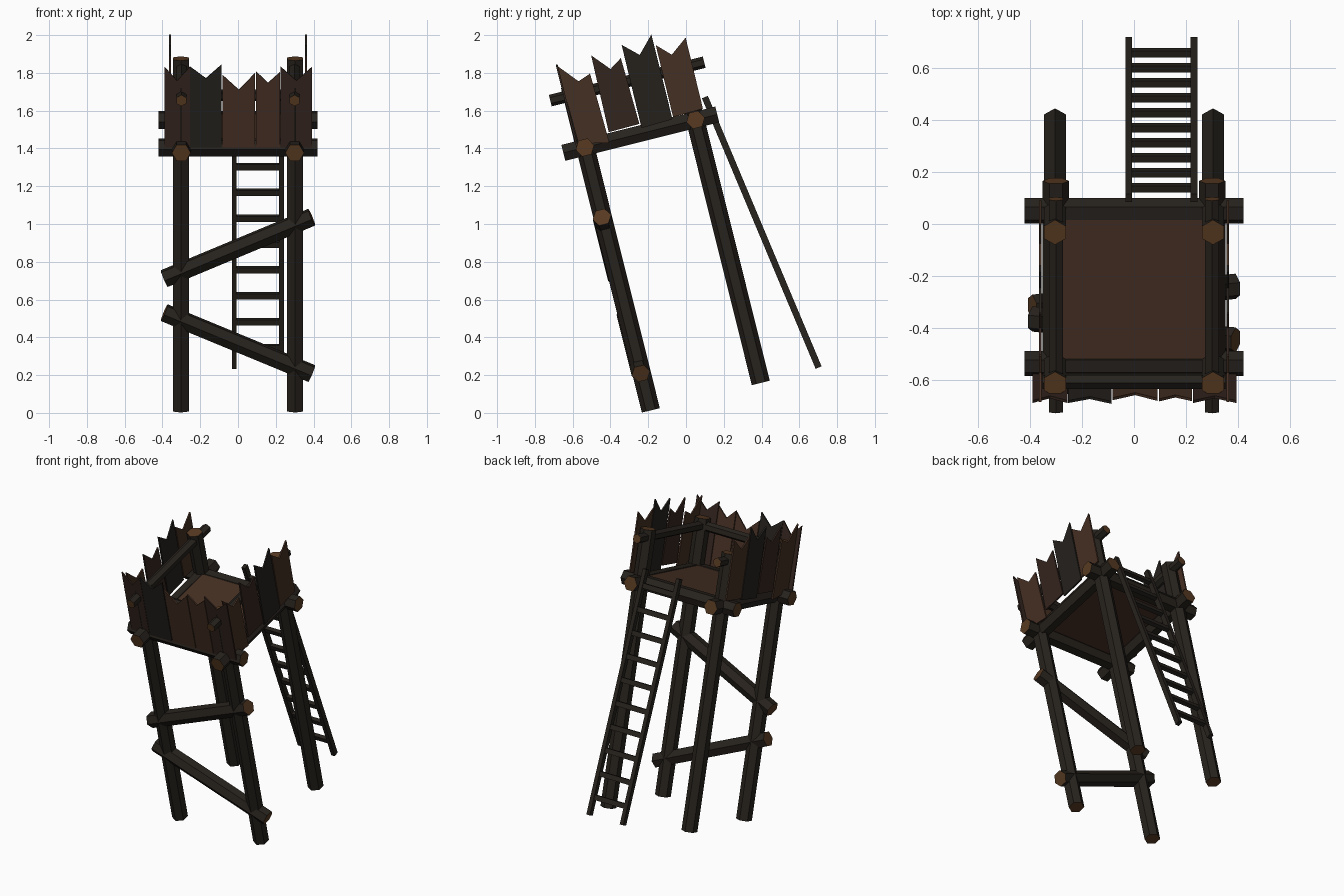
import bpy, bmesh, math
from mathutils import Vector, Matrix

if "Cube" in bpy.data.objects:
    bpy.data.objects.remove(bpy.data.objects["Cube"])

# whole tower leans back-to-front about the x axis
TILT = Matrix.Translation((0, 0.105, 0.086)) @ Matrix.Rotation(math.radians(14), 4, 'X')
X, Y, Z = Vector((1, 0, 0)), Vector((0, 1, 0)), Vector((0, 0, 1))


def mat(name, rgb):
    m = bpy.data.materials.new(name)
    m.diffuse_color = (*rgb, 1)
    m.use_nodes = True
    m.node_tree.nodes["Principled BSDF"].inputs["Base Color"].default_value = m.diffuse_color
    return m


BARK = mat("bark", (0.020, 0.016, 0.012))
CUT = mat("cut_wood", (0.095, 0.042, 0.016))
BROWN = mat("brown_plank", (0.060, 0.029, 0.017))
RED = mat("dark_brown_plank", (0.034, 0.018, 0.013))
DARK = mat("dark_plank", (0.018, 0.015, 0.012))


def finish(name, bm, mats, matrix):
    bmesh.ops.recalc_face_normals(bm, faces=bm.faces)
    me = bpy.data.meshes.new(name)
    bm.to_mesh(me)
    bm.free()
    for m in mats:
        me.materials.append(m)
    ob = bpy.data.objects.new(name, me)
    ob.matrix_world = matrix
    bpy.context.collection.objects.link(ob)


def prism(bm, ring, offset):
    """Extrude a closed outline; returns the two caps."""
    a = [bm.verts.new(p) for p in ring]
    b = [bm.verts.new(Vector(p) + offset) for p in ring]
    n = len(a)
    for i in range(n):
        j = (i + 1) % n
        bm.faces.new((a[i], a[j], b[j], b[i]))
    return bm.faces.new(a), bm.faces.new(b)


def log(name, p, q, r, corner):
    """Six-sided log from p to q with a corner pointing along 'corner'."""
    p, q = Vector(p), Vector(q)
    axis = q - p
    side = axis.normalized().cross(corner)
    ring = [p + r * (math.cos(t) * corner + math.sin(t) * side)
            for t in (i * math.pi / 3 for i in range(6))]
    bm = bmesh.new()
    for f in prism(bm, ring, axis):
        f.material_index = 1
    finish(name, bm, (BARK, CUT), TILT)


def box(name, size, centre, m, matrix):
    bm = bmesh.new()
    bmesh.ops.create_cube(bm, size=1)
    bmesh.ops.scale(bm, vec=size, verts=bm.verts)
    bmesh.ops.translate(bm, vec=centre, verts=bm.verts)
    finish(name, bm, (m,), matrix)


def plank(name, outline, place, offset, m):
    """Thin notched board; outline in (along, up)."""
    bm = bmesh.new()
    prism(bm, [place(u, v) for u, v in outline], offset)
    finish(name, bm, (m,), TILT)


# legs, side beams and side rails
for s, side in ((-1, "left"), (1, "right")):
    for t, end in ((-1, "front"), (1, "back")):
        log(f"{end}_{side}_leg", (s * .303, t * .3, 0), (s * .303, t * .3, 1.77), .049, Y)
    log(f"{side}_floor_beam", (s * .3, -.42, 1.435), (s * .3, .42, 1.435), .05, X)
    log(f"{side}_rail", (s * .3, -.42, 1.72), (s * .3, .42, 1.72), .031, Z)

# cross beams, front rail, front braces
for t, end in ((-1, "front"), (1, "back")):
    log(f"{end}_floor_beam", (-.42, t * .302, 1.435), (.42, t * .302, 1.435), .05, Y)
log("front_rail", (-.35, -.3, 1.72), (.35, -.3, 1.72), .031, Z)
log("upper_brace", (-.39, -.304, .72), (.39, -.304, 1.055), .05, Y)
log("lower_brace", (-.39, -.304, .534), (.39, -.304, .202), .05, Y)

# floor
box("floor", (.6, .6, .025), (0, 0, 1.462), BROWN, TILT)

# front planks: left, right, peak left, valley, peak right
front = [(-.39, -.255, 1.885, 1.81, 1.885, RED), (-.253, -.087, 1.885, 1.822, 1.897, DARK),
         (-.082, .09, 1.84, 1.76, 1.85, BROWN), (.095, .222, 1.86, 1.797, 1.855, BROWN),
         (.226, .393, 1.885, 1.81, 1.885, RED)]
for i, (a, b, h1, hv, h2, m) in enumerate(front):
    plank(f"front_plank_{i + 1}", [(a, 1.446), (b, 1.446), (b, h2), ((a + b) / 2, hv), (a, h1)],
          lambda u, v: Vector((u, -.336, v)), Vector((0, -.01, 0)), m)

# side planks, mirrored: bottom and top edges as (y, z) corners
sides = [([(-.33, 1.462), (-.17, 1.428), (-.181, 1.808), (-.25, 1.783), (-.34, 1.89)], BROWN),
         ([(-.16, 1.483), (.008, 1.486), (-.003, 1.848), (-.07, 1.805), (-.152, 1.90)], RED),
         ([(.014, 1.462), (.184, 1.468), (.184, 1.93), (.098, 1.84), (.018, 1.915)], DARK),
         ([(.19, 1.478), (.354, 1.483), (.356, 1.87), (.263, 1.80), (.193, 1.87)], BROWN)]
for s, side in ((-1, "left"), (1, "right")):
    for i, (outline, m) in enumerate(sides):
        plank(f"{side}_plank_{i + 1}", outline,
              lambda u, v: Vector((s * .354, u, v)), Vector((s * .01, 0, 0)), m)

# ladder, leaning against the back beam
low, top = Vector((.105, .702, .24)), Vector((.105, .1, 1.672))
run = top - low
LADDER = Matrix.Translation(low) @ Matrix.Rotation(math.atan2(-run.y, run.z), 4, 'X')
for s, side in ((-1, "left"), (1, "right")):
    box(f"ladder_{side}_rail", (.026, .034, run.length), (s * .125, 0, run.length / 2), BARK, LADDER)
for i in range(10):
    box(f"ladder_rung_{i + 1}", (.25, .026, .032), (0, 0, .115 + i * .1485), BARK, LADDER)
